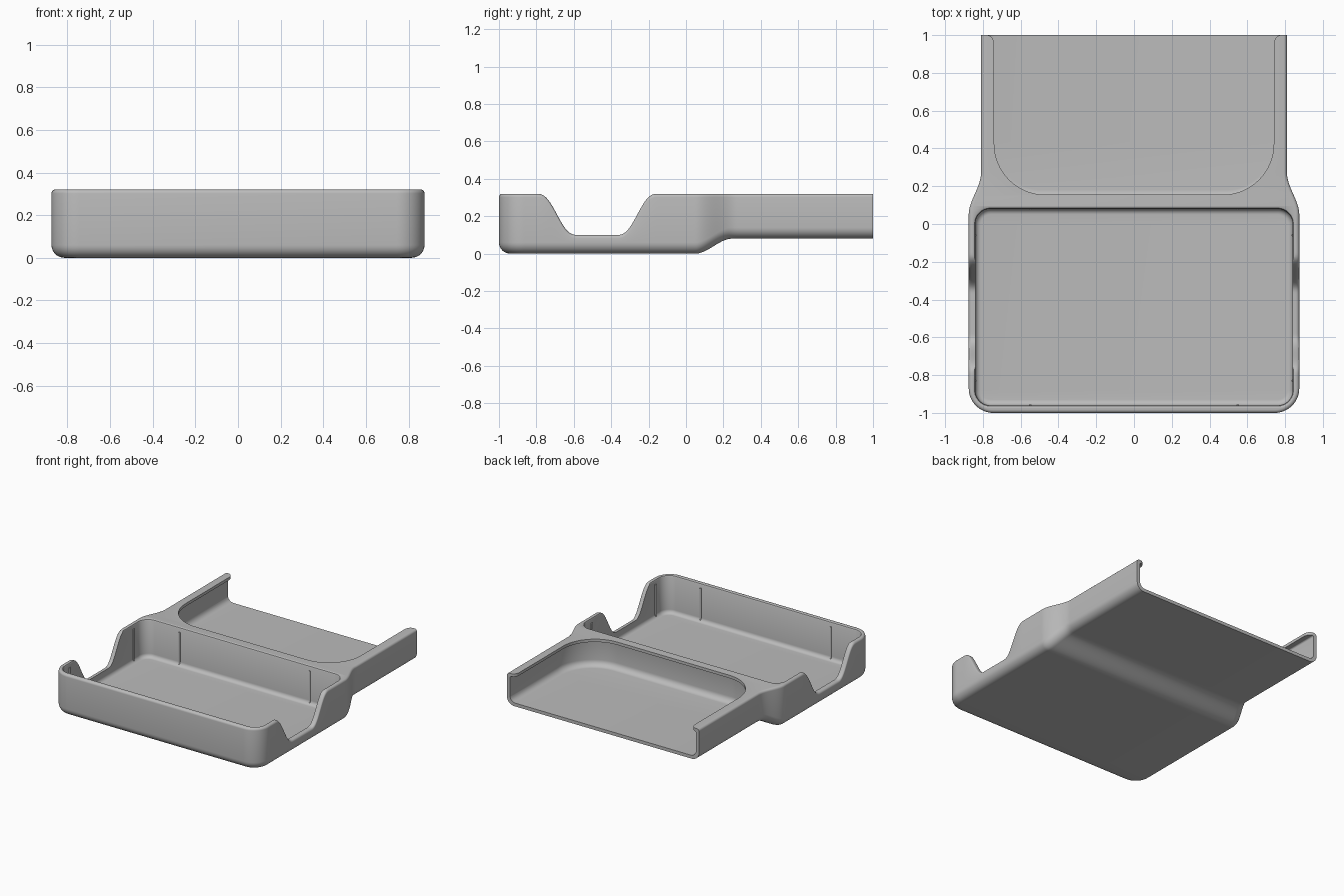
import bpy, bmesh, math

cube = bpy.data.objects.get("Cube")
if cube:
    bpy.data.objects.remove(cube, do_unlink=True)

TOP = 0.32

# One plain grey plastic
grey = bpy.data.materials.new("grey_plastic")
grey.use_nodes = True
colour = (0.5, 0.5, 0.5, 1)
grey.diffuse_color = colour
grey.node_tree.nodes["Principled BSDF"].inputs["Base Color"].default_value = colour


def ease(a, b, v):
    t = min(max((v - a) / (b - a), 0), 1)
    return t * t * (3 - 2 * t)


def steep_ease(a, b, v):
    t = min(max((v - a) / (b - a), 0), 1)
    return t ** 3 * (t * (6 * t - 15) + 10)


def half_outline(inset, width, y0, y1, r, back_r, steps):
    """Right half of a plan outline, front to back, with rounded corners."""
    pts = []
    cx = width(y0 + r) - r
    for i in range(17):
        a = math.pi / 2 * (i / 16 - 1)
        pts.append((cx + (r - inset) * math.cos(a), y0 + r + (r - inset) * math.sin(a)))
    start, end = y0 + r, y1 - back_r
    for i in range(1, steps + 1):
        y = start + (end - start) * i / steps
        pts.append((width(y) - inset, y))
    if back_r:
        cx = width(end) - back_r
        for i in range(1, 17):
            a = math.pi / 2 * i / 16
            pts.append((cx + (back_r - inset) * math.cos(a), end + (back_r - inset) * math.sin(a)))
    return pts


def loft(name, levels, width, y0, y1, r, back_r=0, steps=1):
    """Closed solid from stacked outlines; each level is (inset, height function)."""
    bm = bmesh.new()
    rings = []
    for inset, height in levels:
        half = half_outline(inset, width, y0, y1, r, back_r, steps)
        loop = half + [(-x, y) for x, y in reversed(half)]
        rings.append([bm.verts.new((x, y, height(y))) for x, y in loop])
    n = len(rings[0])
    for low, high in zip(rings, rings[1:]):
        for i in range(n):
            j = (i + 1) % n
            bm.faces.new((low[i], low[j], high[j], high[i]))
    for ring in (rings[0], rings[-1]):
        for i in range(n // 2 - 1):
            bm.faces.new((ring[i], ring[i + 1], ring[n - 2 - i], ring[n - 1 - i]))
    bmesh.ops.recalc_face_normals(bm, faces=bm.faces)
    mesh = bpy.data.meshes.new(name)
    bm.to_mesh(mesh)
    bm.free()
    mesh.materials.append(grey)
    ob = bpy.data.objects.new(name, mesh)
    bpy.context.collection.objects.link(ob)
    return ob


def flat(z):
    return lambda y: z


def round_base(r, base, n=8):
    """Levels of a rounded bottom edge above a base height function."""
    out = []
    for i in range(n + 1):
        a = math.pi / 2 * i / n
        out.append((r * (1 - math.sin(a)), lambda y, h=r * (1 - math.cos(a)): base(y) + h))
    return out


def round_top(r, top, n=5):
    out = []
    for i in range(n + 1):
        a = math.pi / 2 * i / n
        out.append((r * (1 - math.cos(a)), lambda y, h=r * (1 - math.sin(a)): top(y) - h))
    return out


# Outer shell: wide front, narrower raised back, finger notches in the sides
def body_width(y):
    return 0.875 - 0.065 * ease(0.05, 0.27, y)


def underside(y):
    return 0.08 * ease(0.05, 0.245, y)


def rim(y):
    notch = steep_ease(-0.8, -0.58, y) * (1 - steep_ease(-0.37, -0.15, y))
    return TOP - 0.22 * notch


tray = loft("tray_body", round_base(0.06, underside) + round_top(0.018, rim),
            body_width, -1, 1, 0.13, steps=180)

# Front pocket, with a softened upper edge
pocket = loft("front_pocket_cutter",
              round_base(0.03, flat(0.03)) + [(0, flat(0.308)), (-0.004, flat(0.316)),
                                              (-0.012, flat(TOP)), (-0.012, flat(0.4))],
              lambda y: 0.84, -0.96, 0.08, 0.08, back_r=0.08)

# Back slot that runs under the side lips and opens at the back
slot = loft("back_slot_cutter",
            round_base(0.045, flat(0.105)) + round_top(0.012, flat(0.298)),
            lambda y: 0.785, 0.135, 1.1, 0.3)


# Opening above the slot, its lips rounded off at the back end
def opening_width(y):
    t = min(max((y - 0.95) / 0.05, 0), 1)
    return 0.74 + 0.04 * (1 - math.sqrt(1 - t * t))


opening = loft("back_opening_cutter", [(0, flat(0.2)), (0, flat(0.4))],
               opening_width, 0.155, 1.1, 0.27, steps=130)

# Cut the hollows and keep the result as plain mesh
cutters = (pocket, slot, opening)
for cutter in cutters:
    cutter.hide_render = True
    mod = tray.modifiers.new(cutter.name, "BOOLEAN")
    mod.operation = "DIFFERENCE"
    mod.solver = "EXACT"
    mod.object = cutter
bpy.context.view_layer.update()
graph = bpy.context.evaluated_depsgraph_get()
result = bpy.data.meshes.new_from_object(tray.evaluated_get(graph))
tray.modifiers.clear()
tray.data = result
for cutter in cutters:
    bpy.data.objects.remove(cutter, do_unlink=True)

# Slim grip ribs on the pocket walls
for side, s in (("left", 1), ("right", -1)):
    spots = ((0.55, 0.08), (0.55, -0.96), (0.84, -0.06), (0.84, -0.83))
    for k, (x, y) in enumerate(spots):
        bpy.ops.mesh.primitive_cylinder_add(vertices=12, radius=0.007, depth=0.26,
                                            location=(s * x, y, 0.155))
        rib = bpy.context.object
        rib.name = f"grip_rib_{side}_{k + 1}"
        rib.data.materials.append(grey)

# Smooth the curved walls, keep the crisp edges
bpy.ops.object.select_all(action="DESELECT")
for ob in bpy.context.scene.objects:
    if ob.type == "MESH" and ob.name.startswith(("tray", "grip")):
        ob.select_set(True)
bpy.context.view_layer.objects.active = tray
bpy.ops.object.shade_smooth_by_angle(angle=math.radians(35))
